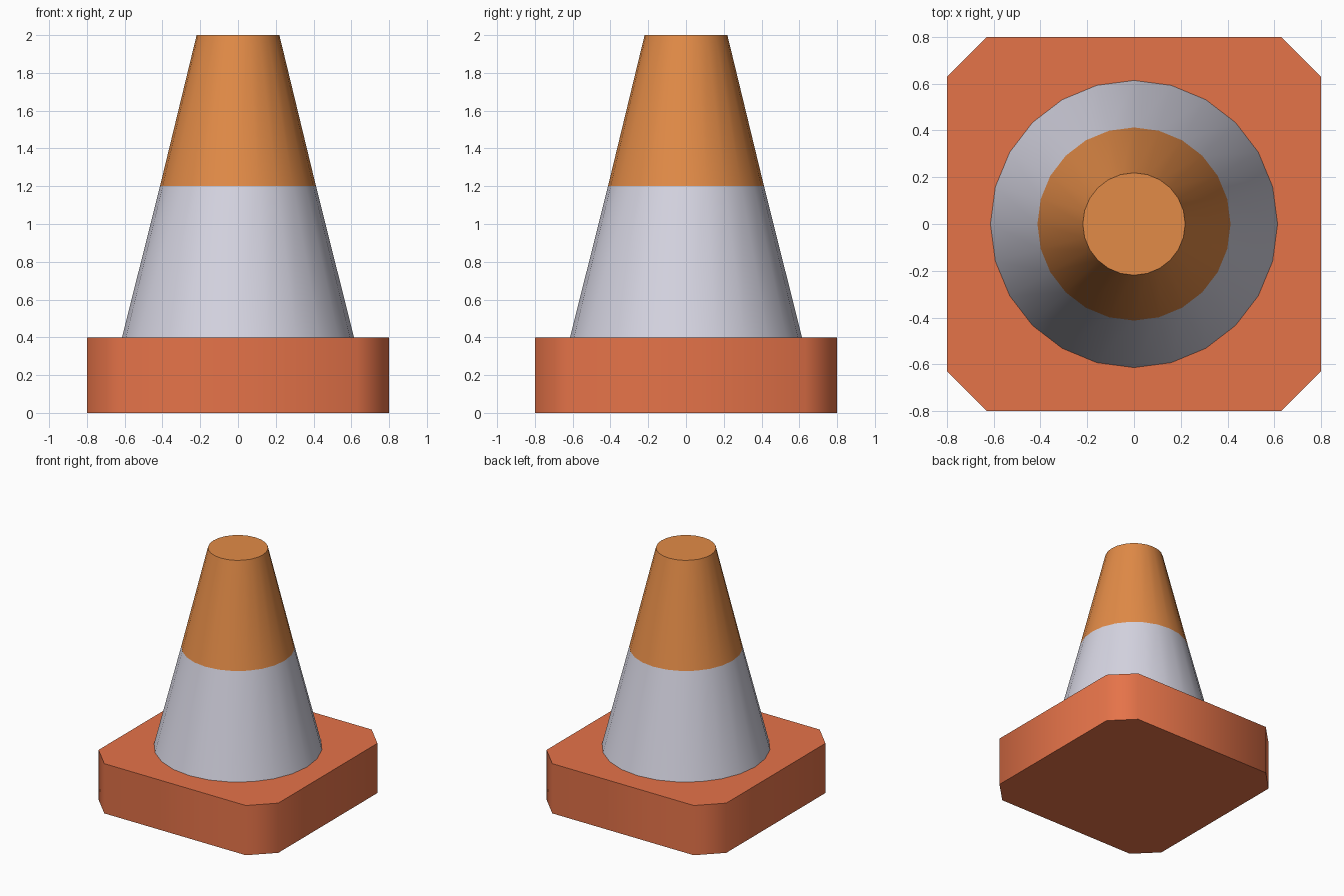
import bpy, bmesh, math

if "Cube" in bpy.data.objects:
    bpy.data.objects.remove(bpy.data.objects["Cube"])


def srgb(r, g, b):
    def lin(c):
        c /= 255
        return c / 12.92 if c <= 0.04045 else ((c + 0.055) / 1.055) ** 2.4
    return (lin(r), lin(g), lin(b), 1.0)


def material(name, rgb):
    mat = bpy.data.materials.new(name)
    mat.diffuse_color = srgb(*rgb)
    mat.use_nodes = True
    mat.node_tree.nodes["Principled BSDF"].inputs["Base Color"].default_value = mat.diffuse_color
    return mat


def stacked_rings(name, rings, mats):
    """Closed solid from rings of points, bottom to top, smooth around its sides."""
    bm = bmesh.new()
    loops = [[bm.verts.new(p) for p in ring] for ring in rings]
    n = len(loops[0])
    for low, high in zip(loops, loops[1:]):
        for i in range(n):
            j = (i + 1) % n
            bm.faces.new((low[i], low[j], high[j], high[i]))
    bm.faces.new(loops[0][::-1])
    bm.faces.new(loops[-1])
    mesh = bpy.data.meshes.new(name)
    bm.to_mesh(mesh)
    bm.free()
    for mat in mats:
        mesh.materials.append(mat)
    obj = bpy.data.objects.new(name, mesh)
    bpy.context.collection.objects.link(obj)
    bpy.ops.object.select_all(action='DESELECT')
    obj.select_set(True)
    bpy.context.view_layer.objects.active = obj
    bpy.ops.object.shade_smooth_by_angle(angle=math.radians(60))
    return obj


red_orange = material("red_orange", (229, 115, 73))
orange = material("orange", (226, 139, 71))
off_white = material("off_white", (214, 213, 226))

# Square base slab with chamfered corners
H, C = 0.8, 0.63
outline = [(H, -C), (H, C), (C, H), (-C, H), (-H, C), (-H, -C), (-C, -H), (C, -H)]
stacked_rings("base", [[(x, y, z) for x, y in outline] for z in (0.0, 0.4)], [red_orange])

# Tapered cone: white lower band, orange upper part
SIDES = 24
profile = [(0.614, 0.4), (0.413, 1.2), (0.219, 2.0)]
rings = [[(r * math.cos(math.tau * i / SIDES), r * math.sin(math.tau * i / SIDES), z)
          for i in range(SIDES)] for r, z in profile]
cone = stacked_rings("cone", rings, [off_white, orange])
for face in cone.data.polygons:
    face.material_index = 1 if face.center.z > 1.2 else 0
